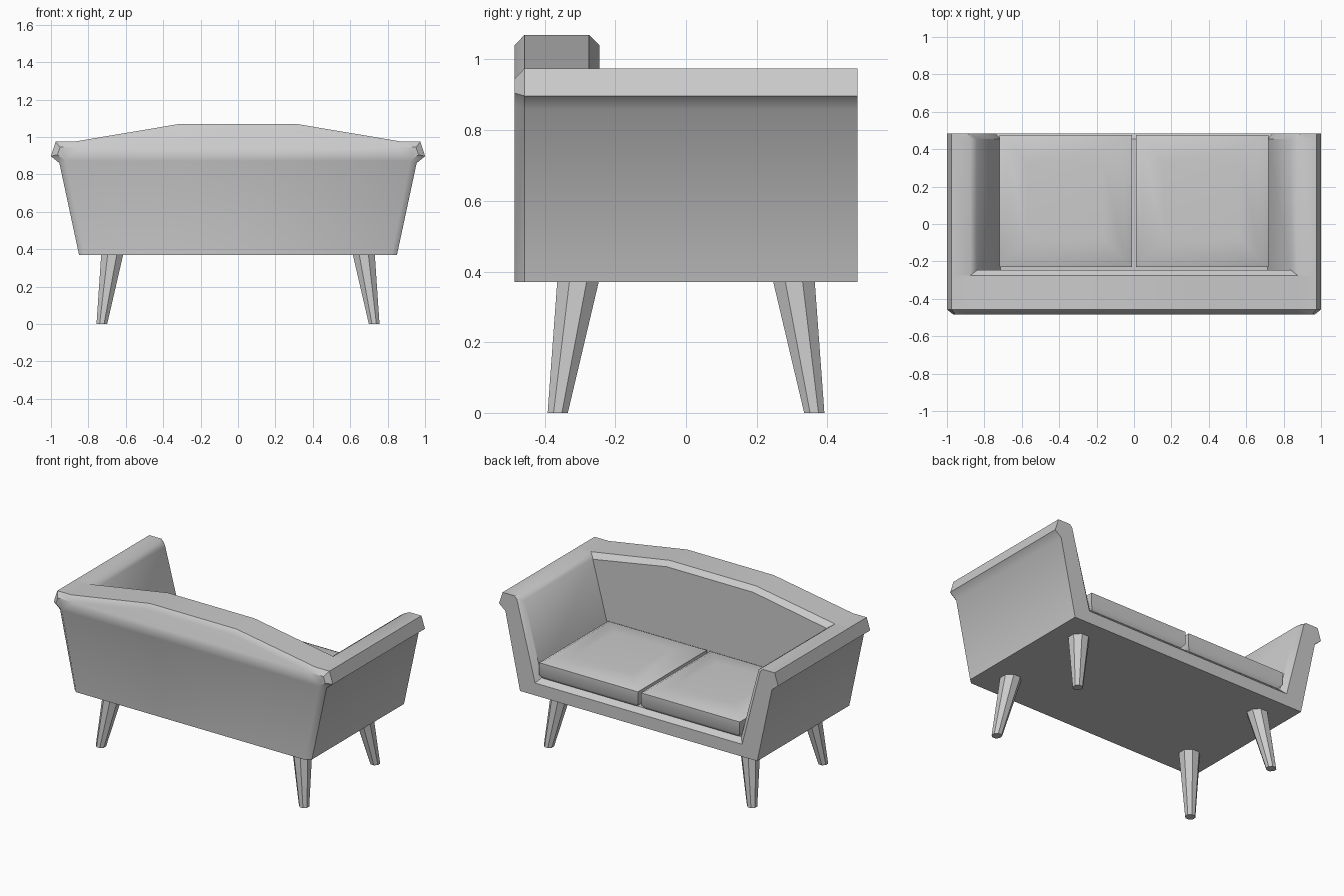
import bpy, bmesh, math
from math import radians, cos, sin, pi

cube = bpy.data.objects.get("Cube")
if cube:
    bpy.data.objects.remove(cube, do_unlink=True)

grey = bpy.data.materials.new("light_grey")
grey.use_nodes = True
colour = (0.6, 0.6, 0.6, 1)
grey.diffuse_color = colour
grey.node_tree.nodes["Principled BSDF"].inputs["Base Color"].default_value = colour


def loft(name, rings, smooth=None):
    """Join closed rings of 3D points with quads and cap both ends."""
    bm = bmesh.new()
    loops = [[bm.verts.new(p) for p in ring] for ring in rings]
    n = len(loops[0])
    for a, b in zip(loops, loops[1:]):
        for i in range(n):
            j = (i + 1) % n
            bm.faces.new((a[i], a[j], b[j], b[i]))
    bm.faces.new(loops[0])
    bm.faces.new(loops[-1])
    bmesh.ops.recalc_face_normals(bm, faces=bm.faces)
    mesh = bpy.data.meshes.new(name)
    bm.to_mesh(mesh)
    bm.free()
    obj = bpy.data.objects.new(name, mesh)
    bpy.context.collection.objects.link(obj)
    mesh.materials.append(grey)
    if smooth:
        bpy.ops.object.select_all(action='DESELECT')
        obj.select_set(True)
        bpy.context.view_layer.objects.active = obj
        bpy.ops.object.shade_smooth_by_angle(angle=radians(smooth))
    return obj


def mirrored(half, y):
    """Close a half outline across x = 0 and place it at depth y."""
    return ([(x, y, z) for x, z in half]
            + [(-x, y, z) for x, z in reversed(half)])


# Outline of the flared side, shared by the backrest and the arms
side = [(0.85, 0.37), (0.955, 0.86), (1.0, 0.897), (0.975, 0.975)]

# Backrest with a crowned top and chamfered rims
full = side + [(0.875, 0.975), (0.31, 1.07)]
inset = [(0.82, 0.37), (0.922, 0.872), (0.965, 0.905), (0.952, 0.945),
         (0.85, 0.945), (0.31, 1.04)]
loft("backrest", [mirrored(inset, -0.485), mirrored(full, -0.457),
                  mirrored(full, -0.275), mirrored(inset, -0.245)], 42)

# Arms and seat base as one U section with a chamfered inner rim
inner = [(0.875, 0.975), (0.84, 0.95), (0.715, 0.48)]
rim = [(0.89, 0.975), (0.872, 0.957), (0.742, 0.45)]
loft("arms_and_base", [mirrored(side + inner, -0.275),
                       mirrored(side + inner, 0.455),
                       mirrored(side + rim, 0.485)], 42)

# Seat cushions: inset and height of each layer
layers = [(0.02, 0.48), (0, 0.505), (0, 0.585), (0.035, 0.603), (0.15, 0.61)]
for name, cx in (("left_cushion", 0.365), ("right_cushion", -0.365)):
    rings = []
    for gap, z in layers:
        h = 0.354 - gap
        rings.append([(cx + sx * h, 0.123 + sy * h, z)
                      for sx, sy in ((-1, -1), (1, -1), (1, 1), (-1, 1))])
    loft(name, rings, 42)


def octagon(x, y, z, r):
    return [(x + r * cos((i + 0.5) * pi / 4), y + r * sin((i + 0.5) * pi / 4), z)
            for i in range(8)]


# Splayed tapering legs
for sx, side_name in ((1, "left"), (-1, "right")):
    for sy, end_name in ((-1, "front"), (1, "back")):
        loft(f"{end_name}_{side_name}_leg",
             [octagon(sx * 0.728, sy * 0.363, 0, 0.031),
              octagon(sx * 0.672, sy * 0.305, 0.375, 0.064)])
